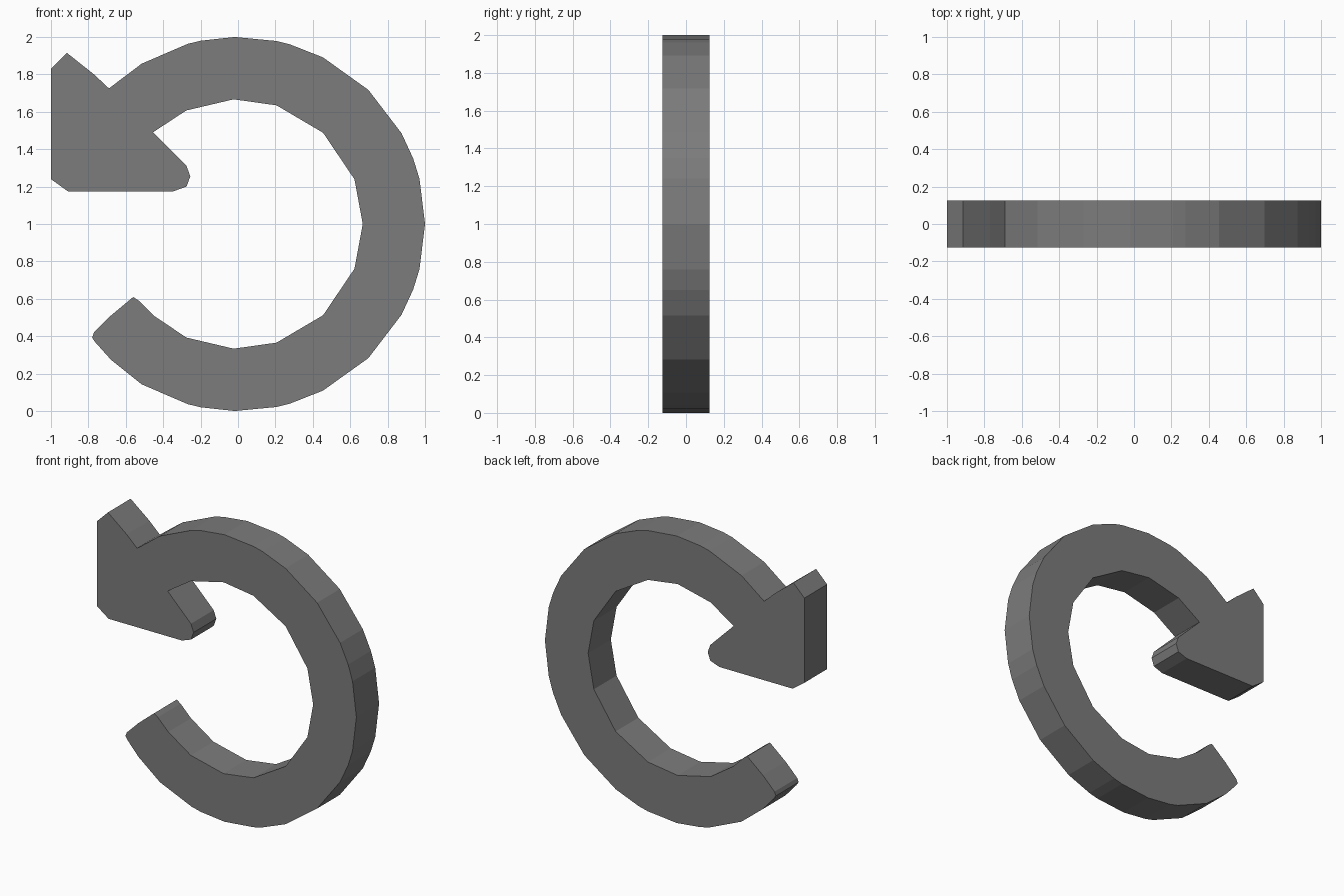
import bpy, bmesh, math

if "Cube" in bpy.data.objects:
    bpy.data.objects.remove(bpy.data.objects["Cube"])

HALF_DEPTH = 0.125
CENTRE_Z = 1.0

grey = bpy.data.materials.new("dark grey")
grey.diffuse_color = (0.2, 0.2, 0.2, 1)
grey.use_nodes = True
grey.node_tree.nodes["Principled BSDF"].inputs["Base Color"].default_value = grey.diffuse_color


def arc(radius, degrees):
    """Points on the ring, angles measured from +x towards +z."""
    return [(radius * math.cos(math.radians(a)),
             CENTRE_Z + radius * math.sin(math.radians(a))) for a in degrees]


def both_ways(angles):
    """Mirror the angles below the ring's middle, running top to bottom."""
    return angles[::-1] + [0] + [-a for a in angles]


# Ring edges: the same facets above and below the middle
outer = arc(1.0, both_ways([14, 20.5, 29, 45.8, 63, 74, 78, 91, 101.5, 105.6, 121]))
inner = arc(0.667, both_ways([21, 47, 72, 92, 114.5]))

# Slightly rounded tail end
tail = [(-0.68, 0.275), (-0.765, 0.37), (-0.78, 0.393), (-0.77, 0.42),
        (-0.68, 0.51), (-0.56, 0.61), (-0.53, 0.59), (-0.45, 0.51)]

# Arrow head, from the inner notch round to the outer notch
head = [(-0.455, 1.49), (-0.275, 1.31), (-0.255, 1.255), (-0.275, 1.20),
        (-0.345, 1.175), (-0.91, 1.175), (-1.0, 1.24), (-1.0, 1.83),
        (-0.915, 1.915), (-0.77, 1.80), (-0.69, 1.725)]

outline = outer + tail + inner[::-1] + head

# Extrude the outline into a slab
bm = bmesh.new()
front = bm.faces.new([bm.verts.new((x, -HALF_DEPTH, z)) for x, z in outline])
result = bmesh.ops.extrude_face_region(bm, geom=[front], use_keep_orig=True)
for v in result["geom"]:
    if isinstance(v, bmesh.types.BMVert):
        v.co.y = HALF_DEPTH
bmesh.ops.recalc_face_normals(bm, faces=bm.faces)

mesh = bpy.data.meshes.new("circular_arrow")
bm.to_mesh(mesh)
bm.free()
mesh.materials.append(grey)
arrow = bpy.data.objects.new("circular_arrow", mesh)
bpy.context.collection.objects.link(arrow)
